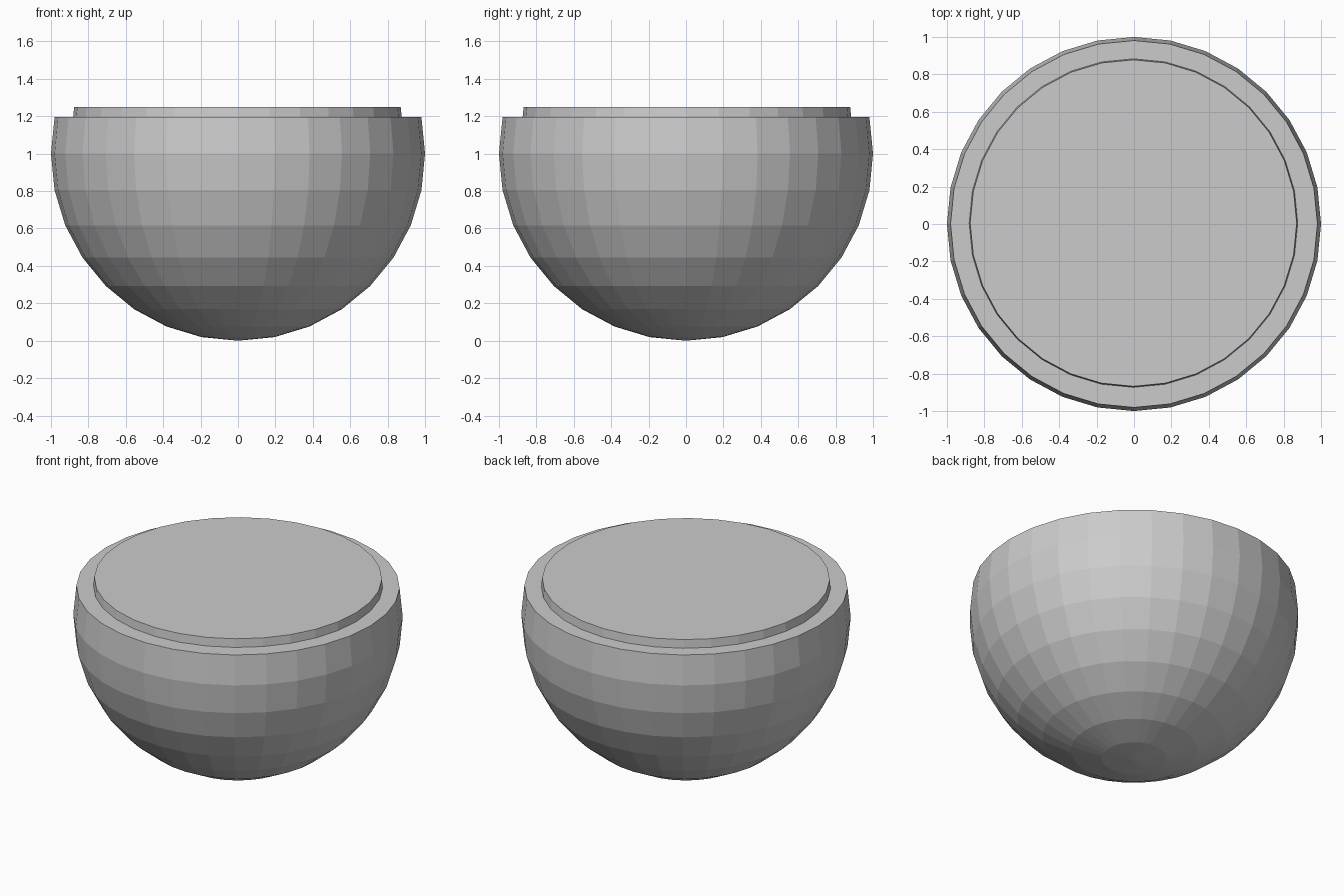
import bpy, bmesh

if "Cube" in bpy.data.objects:
    bpy.data.objects.remove(bpy.data.objects["Cube"])


def cut_sphere(name, radius, centre):
    """Low-poly sphere with everything above the first ring over the equator cut off and capped."""
    bm = bmesh.new()
    bmesh.ops.create_uvsphere(bm, u_segments=32, v_segments=16, radius=radius)
    above = [v for v in bm.verts if v.co.z > radius * 0.25]
    bmesh.ops.delete(bm, geom=above, context='VERTS')
    rim = [e for e in bm.edges if e.is_boundary]
    bmesh.ops.contextual_create(bm, geom=rim)
    bmesh.ops.recalc_face_normals(bm, faces=bm.faces)
    mesh = bpy.data.meshes.new(name)
    bm.to_mesh(mesh)
    bm.free()
    obj = bpy.data.objects.new(name, mesh)
    obj.location = centre
    bpy.context.collection.objects.link(obj)
    return obj


# Outer bowl
cut_sphere("bowl", 1.0, (0, 0, 1.0))

# Filling: smaller copy, its flat top rising just above the rim
cut_sphere("filling", 0.89, (-0.003, 0.005, 1.077))
